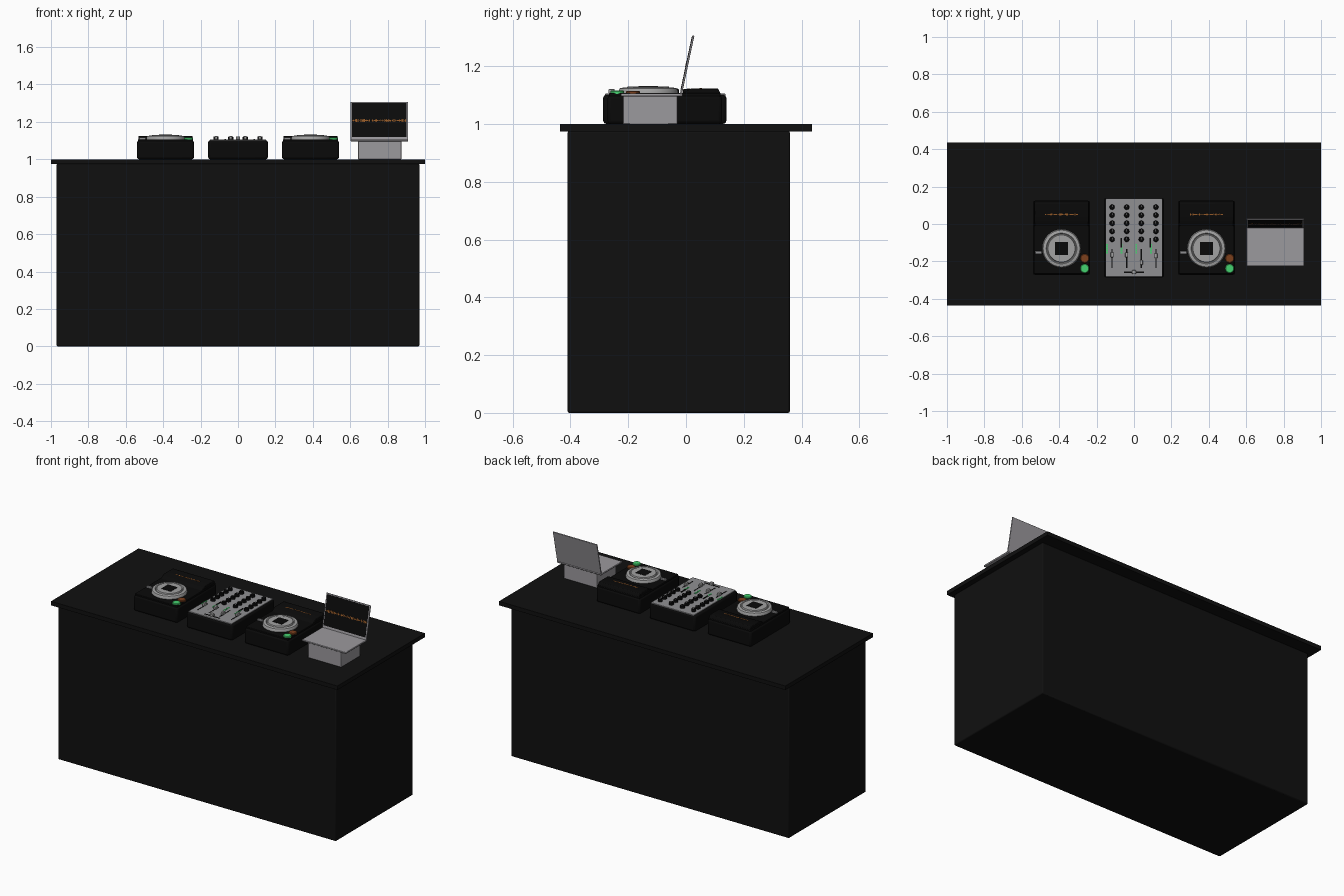
import bpy, bmesh, math, random
from mathutils import Matrix, Vector

if "Cube" in bpy.data.objects:
    bpy.data.objects.remove(bpy.data.objects["Cube"])

random.seed(4)


def material(name, r, g, b):
    m = bpy.data.materials.new(name)
    m.diffuse_color = (r, g, b, 1)
    m.use_nodes = True
    m.node_tree.nodes["Principled BSDF"].inputs["Base Color"].default_value = m.diffuse_color
    return m


BLACK = material("table black", 0.005, 0.005, 0.005)
CASE = material("case black", 0.003, 0.003, 0.003)
SILVER = material("laptop silver", 0.33, 0.32, 0.34)
PANEL = material("panel grey", 0.28, 0.28, 0.29)
WHEEL = material("wheel grey", 0.36, 0.36, 0.36)
GREEN = material("button green", 0.06, 0.65, 0.16)
ORANGE = material("cue orange", 0.20, 0.05, 0.012)
WAVE = material("waveform orange", 0.30, 0.10, 0.02)


def finish(name, bm, mat, bevel=0, segs=2):
    me = bpy.data.meshes.new(name)
    bmesh.ops.recalc_face_normals(bm, faces=bm.faces)
    bm.to_mesh(me)
    bm.free()
    me.materials.append(mat)
    ob = bpy.data.objects.new(name, me)
    bpy.context.collection.objects.link(ob)
    if bevel:
        md = ob.modifiers.new("bevel", "BEVEL")
        md.width, md.segments = bevel, segs
    bpy.context.view_layer.objects.active = ob
    bpy.ops.object.select_all(action="DESELECT")
    ob.select_set(True)
    bpy.ops.object.shade_smooth_by_angle(angle=math.radians(35))
    return ob


def add_box(bm, lo, hi):
    lo, hi = Vector(lo), Vector(hi)
    bmesh.ops.create_cube(bm, size=1, matrix=Matrix.Translation((lo + hi) / 2) @ Matrix.Diagonal((*(hi - lo), 1)))


def boxes(name, pairs, mat, bevel=0):
    bm = bmesh.new()
    for lo, hi in pairs:
        add_box(bm, lo, hi)
    return finish(name, bm, mat, bevel)


def box(name, lo, hi, mat, bevel=0):
    return boxes(name, [(lo, hi)], mat, bevel)


def lathe(name, x, y, profile, mat, segs=48):
    """Spin a radius/height profile about a vertical axis."""
    bm = bmesh.new()
    vs = [bm.verts.new((x + r, y, z)) for r, z in profile]
    es = [bm.edges.new(p) for p in zip(vs, vs[1:])]
    bmesh.ops.spin(bm, geom=vs + es, cent=(x, y, 0), axis=(0, 0, 1), angle=math.tau, steps=segs)
    bmesh.ops.remove_doubles(bm, verts=bm.verts, dist=1e-5)
    return finish(name, bm, mat)


def disc(name, x, y, r, z0, z1, mat, segs=32):
    c = min(0.003, r * 0.2)
    return lathe(name, x, y, [(0, z0), (r, z0), (r, z1 - c), (r - c, z1), (0, z1)], mat, segs)


# Table
box("table_body", (-0.97, -0.41, 0), (0.97, 0.36, 0.975), BLACK, 0.006)
box("table_top", (-1, -0.437, 0.974), (1, 0.437, 1.0), BLACK, 0.001)

# Two players
for side, cx in (("left", -0.3875), ("right", 0.3875)):
    box(side + "_player_case", (cx - 0.153, -0.272, 1.0), (cx + 0.153, 0.125, 1.1), CASE, 0.012)
    box(side + "_player_deck", (cx - 0.148, -0.266, 1.095), (cx + 0.148, 0.12, 1.107), CASE, 0.003)
    # raised display wedge with sloping front
    bm = bmesh.new()
    prof = [(-0.015, 1.105), (0.02, 1.124), (0.11, 1.124), (0.12, 1.105)]
    f = bm.faces.new([bm.verts.new((cx - 0.145, y, z)) for y, z in prof])
    ext = bmesh.ops.extrude_face_region(bm, geom=[f])["geom"]
    bmesh.ops.translate(bm, vec=(0.29, 0, 0), verts=[v for v in ext if isinstance(v, bmesh.types.BMVert)])
    finish(side + "_player_display", bm, CASE, 0.003)
    bars = []
    for i in range(36):
        h = random.uniform(0.001, 0.005)
        x = cx - 0.088 + i * 0.0049
        bars.append(((x, 0.051 - h, 1.1235), (x + 0.004, 0.051 + h, 1.1248)))
    boxes(side + "_display_waveform", bars, WAVE)
    # jog wheel: tapered rim, groove, raised plate, centre screen
    lathe(side + "_jog_wheel", cx, -0.131,
          [(0, 1.1), (0.103, 1.1), (0.103, 1.115), (0.098, 1.124), (0.082, 1.127), (0.078, 1.122),
           (0.075, 1.122), (0.072, 1.130), (0, 1.130)], WHEEL, 56)
    box(side + "_jog_screen", (cx - 0.034, -0.165, 1.128), (cx + 0.034, -0.097, 1.1315), CASE)
    # buttons and lever
    disc(side + "_cue_button", cx + 0.124, -0.184, 0.024, 1.1, 1.115, ORANGE)
    disc(side + "_play_button", cx + 0.124, -0.238, 0.024, 1.1, 1.116, GREEN)
    box(side + "_lever", (cx - 0.142, -0.161, 1.105), (cx - 0.105, -0.145, 1.117), PANEL, 0.003)

# Mixer
box("mixer_case", (-0.16, -0.287, 1.0), (0.16, 0.14, 1.102), CASE, 0.012)
box("mixer_panel", (-0.15, -0.28, 1.098), (0.15, 0.136, 1.105), PANEL, 0.001)
columns = (-0.117, -0.039, 0.039, 0.117)
fader_y = (-0.165, -0.165, -0.205, -0.17)
for c, x in enumerate(columns):
    for r in range(5):
        y = 0.090 - r * 0.043
        disc(f"knob_{c}_{r}", x, y, 0.014, 1.104, 1.122, CASE, 20)
        box(f"knob_mark_{c}_{r}", (x - 0.0015, y, 1.121), (x + 0.0015, y + 0.011, 1.1228), PANEL)
    # channel fader and level lights
    box(f"fader_slot_{c}", (x - 0.003, -0.235, 1.104), (x + 0.003, -0.135, 1.1062), CASE)
    y = fader_y[c]
    box(f"fader_cap_{c}", (x - 0.008, y - 0.013, 1.106), (x + 0.008, y + 0.013, 1.124), WHEEL, 0.003)
    lx = x - 0.027
    boxes(f"level_lights_{c}", [((lx - 0.005, -0.158 + i * 0.011, 1.104), (lx + 0.005, -0.150 + i * 0.011, 1.107))
                                for i in range(5)], GREEN)
for n, x in (("left", -0.067), ("right", 0.087)):
    box(n + "_switch", (x - 0.004, -0.125, 1.104), (x + 0.004, -0.075, 1.108), CASE)
box("crossfader_slot", (-0.053, -0.262, 1.104), (0.053, -0.253, 1.1062), CASE)
box("crossfader_cap", (-0.011, -0.268, 1.106), (0.011, -0.247, 1.122), WHEEL, 0.003)

# Laptop on a stand
box("laptop_stand", (0.642, -0.218, 1.0), (0.873, -0.03, 1.097), SILVER, 0.002)
box("laptop_base", (0.602, -0.225, 1.096), (0.91, -0.012, 1.106), SILVER, 0.003)
lid = [box("laptop_lid", (0.602, 0, 0), (0.91, 0.007, 0.208), SILVER, 0.002),
       box("laptop_screen", (0.61, -0.0012, 0.016), (0.902, 0.002, 0.201), CASE)]
bars = []
for i in range(70):
    x = 0.613 + i * 0.0041
    h = random.uniform(0.001, 0.009)
    bars.append(((x, -0.0022, 0.105 - h), (x + 0.0034, 0, 0.105 + h)))
lid.append(boxes("screen_waveform", bars, WAVE))
for ob in lid:
    ob.location = (0, -0.021, 1.104)
    ob.rotation_euler = (-math.radians(12), 0, 0)
